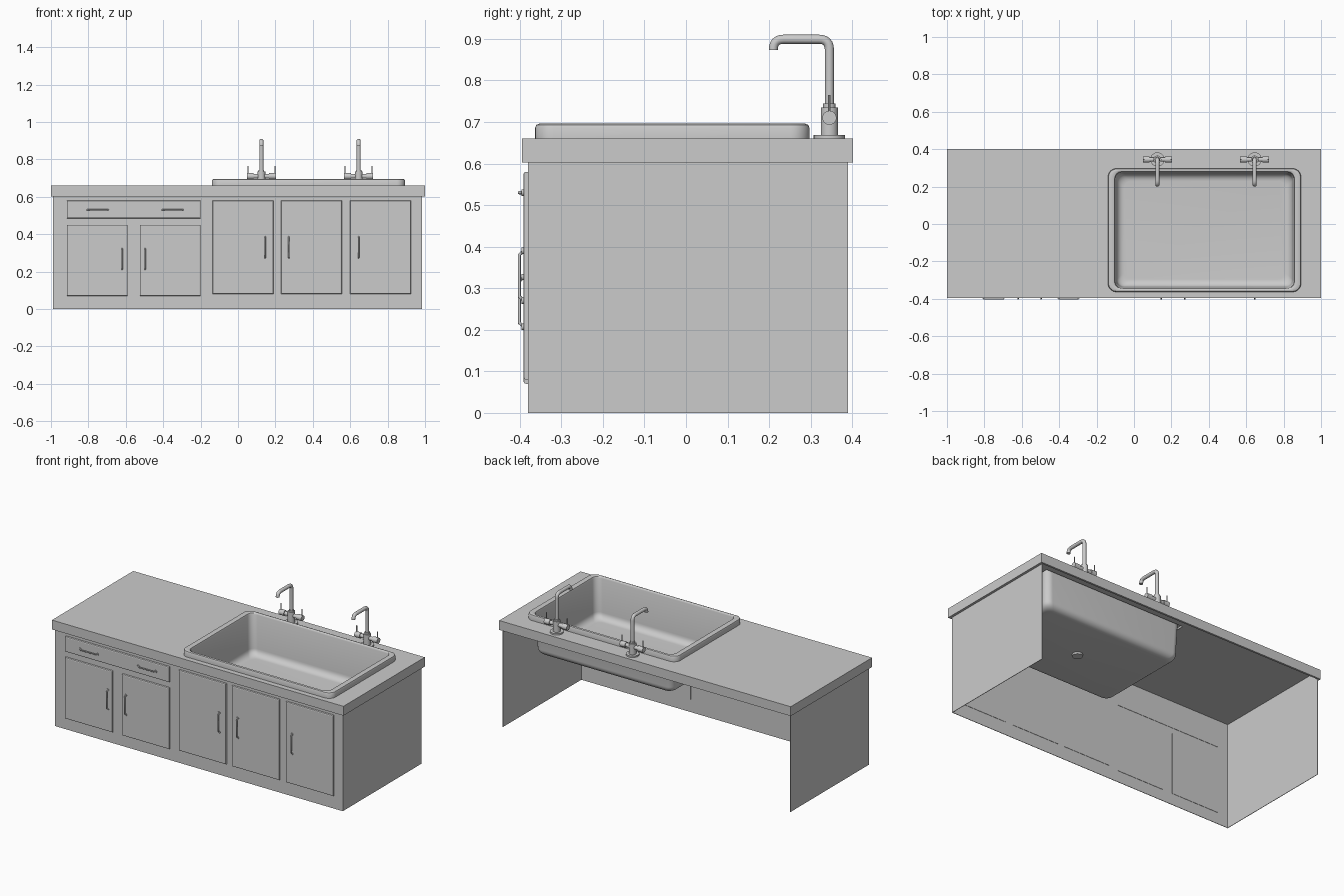
import bpy, bmesh, math
from mathutils import Vector

cube = bpy.data.objects.get("Cube")
if cube:
    bpy.data.objects.remove(cube, do_unlink=True)

GREY = (0.6, 0.6, 0.6, 1)
grey = bpy.data.materials.new("plain grey")
grey.use_nodes = True
grey.diffuse_color = GREY
grey.node_tree.nodes["Principled BSDF"].inputs["Base Color"].default_value = GREY


def finish(name, bm, smooth=False):
    bmesh.ops.recalc_face_normals(bm, faces=bm.faces)
    mesh = bpy.data.meshes.new(name)
    bm.to_mesh(mesh)
    bm.free()
    mesh.materials.append(grey)
    ob = bpy.data.objects.new(name, mesh)
    bpy.context.collection.objects.link(ob)
    if smooth:
        bpy.ops.object.select_all(action="DESELECT")
        ob.select_set(True)
        bpy.context.view_layer.objects.active = ob
        bpy.ops.object.shade_smooth_by_angle(angle=math.radians(40))
    return ob


def box(name, x0, x1, y0, y1, z0, z1, bevel=0):
    bm = bmesh.new()
    bmesh.ops.create_cube(bm, size=1)
    for v in bm.verts:
        v.co = ((x0 + x1) / 2 + v.co.x * (x1 - x0),
                (y0 + y1) / 2 + v.co.y * (y1 - y0),
                (z0 + z1) / 2 + v.co.z * (z1 - z0))
    if bevel:
        front = [e for e in bm.edges if all(v.co.y < y0 + 1e-4 for v in e.verts)]
        bmesh.ops.bevel(bm, geom=front, offset=bevel, segments=2, profile=0.5, affect="EDGES")
    return finish(name, bm)


def tube(name, points, radius, sides=16):
    """Capped round tube swept along a path."""
    pts = [Vector(p) for p in points]
    bm = bmesh.new()
    rings = []
    side = None
    for i, p in enumerate(pts):
        a = (p - pts[max(i - 1, 0)]).normalized()
        b = (pts[min(i + 1, len(pts) - 1)] - p).normalized()
        t = (a + b).normalized()
        if side is None:
            side = t.orthogonal()
        side = (side - t * side.dot(t)).normalized()
        up = t.cross(side)
        rings.append([bm.verts.new(p + radius * (side * math.cos(k * math.tau / sides)
                                                 + up * math.sin(k * math.tau / sides)))
                      for k in range(sides)])
    for r, s in zip(rings, rings[1:]):
        for k in range(sides):
            n = (k + 1) % sides
            bm.faces.new((r[k], r[n], s[n], s[k]))
    bm.faces.new(rings[0])
    bm.faces.new(rings[-1])
    return finish(name, bm, True)


def rounded_path(points, radius, steps=6):
    """Path with its inner corners rounded."""
    pts = [Vector(p) for p in points]
    out = [pts[0]]
    for a, b, c in zip(pts, pts[1:], pts[2:]):
        p = b + (a - b).normalized() * radius
        q = b + (c - b).normalized() * radius
        for i in range(steps + 1):
            t = i / steps
            out.append(p.lerp(b, t).lerp(b.lerp(q, t), t))
    return out + [pts[-1]]


# Cabinet carcass, open at the back and underneath
L, R, F, B, TOP = -0.99, 0.985, -0.38, 0.39, 0.605
box("cabinet_front", L, R, F, F + 0.003, 0, TOP)
box("right_side_panel", L, L + 0.003, F, B, 0, TOP)
box("left_side_panel", R - 0.003, R, F, B, 0, TOP)

# Worktop: thin slab around the basin opening, with a deep edge
CF, CB, CZ = -0.395, 0.402, 0.66
HX0, HX1, HY0, HY1 = -0.11, 0.865, -0.35, 0.285
box("worktop_right", -1, HX0, CF, CB, CZ - 0.004, CZ)
box("worktop_left", HX1, 1, CF, CB, CZ - 0.004, CZ)
box("worktop_front", HX0, HX1, CF, HY0, CZ - 0.004, CZ)
box("worktop_back", HX0, HX1, HY1, CB, CZ - 0.004, CZ)
box("worktop_front_edge", -1, 1, CF, F, 0.602, CZ - 0.004)
box("worktop_back_edge", -1, 1, B, CB, 0.602, CZ - 0.004)
box("worktop_right_edge", -1, L, F, B, 0.602, CZ - 0.004)
box("worktop_left_edge", R, 1, F, B, 0.602, CZ - 0.004)

# Drawer and doors
box("drawer_front", -0.915, -0.2, F - 0.011, F + 0.005, 0.485, 0.58, 0.006)
for i, (x, bottom, top) in enumerate([(-0.915, 0.07, 0.45), (-0.525, 0.07, 0.45),
                                      (-0.135, 0.08, 0.58), (0.23, 0.08, 0.58),
                                      (0.6, 0.08, 0.58)]):
    box(f"door_{i + 1}", x, x + 0.325, F - 0.011, F + 0.005, bottom, top, 0.006)


# Bow handles
def handle(name, x, z, along):
    c, d = Vector((x, 0, z)), Vector(along)
    near, far = Vector((0, F - 0.008, 0)), Vector((0, -0.401, 0))
    tube(name, [c - d * 0.062 + near, c - d * 0.05 + far,
                c + d * 0.05 + far, c + d * 0.062 + near], 0.004, 10)
    for s in (-1, 1):
        foot = c + d * s * 0.06
        tube(name + "_foot", [foot + near, foot + Vector((0, F - 0.016, 0))], 0.008, 12)


for x, z in [(-0.62, 0.267), (-0.497, 0.267), (0.145, 0.33), (0.272, 0.33), (0.645, 0.33)]:
    handle("door_handle", x, z, (0, 0, 1))
for x in (-0.75, -0.35):
    handle("drawer_handle", x, 0.53, (1, 0, 0))

# Basin: rounded rectangles (half width, half depth, corner radius, height)
SX, SY = 0.377, -0.033
sections = [(0.516, 0.33, 0.045, 0.66), (0.516, 0.33, 0.045, 0.686),
            (0.513, 0.327, 0.043, 0.693), (0.506, 0.32, 0.04, 0.696),
            (0.49, 0.318, 0.04, 0.696), (0.481, 0.314, 0.04, 0.693),
            (0.478, 0.311, 0.04, 0.685)]
for i in range(7):
    a = i / 6 * math.pi / 2
    inset = 0.008 + 0.04 * (1 - math.cos(a))
    sections.append((0.478 - inset, 0.311 - inset, 0.04, 0.48 - 0.04 * math.sin(a)))
bm = bmesh.new()
loops = []
for hw, hd, r, z in sections:
    ring = []
    for q, (sx, sy) in enumerate([(1, 1), (-1, 1), (-1, -1), (1, -1)]):
        for k in range(9):
            a = (q + k / 8) * math.pi / 2
            ring.append(bm.verts.new((SX + sx * (hw - r) + r * math.cos(a),
                                      SY + sy * (hd - r) + r * math.sin(a), z)))
    loops.append(ring)
for r, s in zip(loops, loops[1:]):
    for k in range(len(r)):
        n = (k + 1) % len(r)
        bm.faces.new((r[k], r[n], s[n], s[k]))
bm.faces.new(loops[-1])
finish("sink_basin", bm, True)
tube("basin_drain", [(SX, SY, 0.428), (SX, SY, 0.441)], 0.03, 24)

# Taps
FY = 0.345
for x in (0.125, 0.645):
    tube("tap_base", [(x, FY, CZ), (x, FY, 0.669)], 0.038, 24)
    tube("tap_body", [(x, FY, 0.669), (x, FY, 0.735)], 0.021, 20)
    tube("tap_collar", [(x, FY, 0.735), (x, FY, 0.744)], 0.015, 20)
    path = [(x, FY, 0.74), (x, FY, 0.899), (x, 0.21, 0.899), (x, 0.21, 0.873)]
    tube("tap_spout", rounded_path(path, 0.025), 0.011)
    tube("tap_crossbar", [(x - 0.05, FY, 0.71), (x + 0.05, FY, 0.71)], 0.012)
    for s in (-1, 1):
        tube("tap_knob", [(x + s * 0.042, FY, 0.71), (x + s * 0.078, FY, 0.71)], 0.017, 20)
        tube("tap_lever", [(x + s * 0.072, FY, 0.71), (x + s * 0.072, FY, 0.765)], 0.003, 8)
